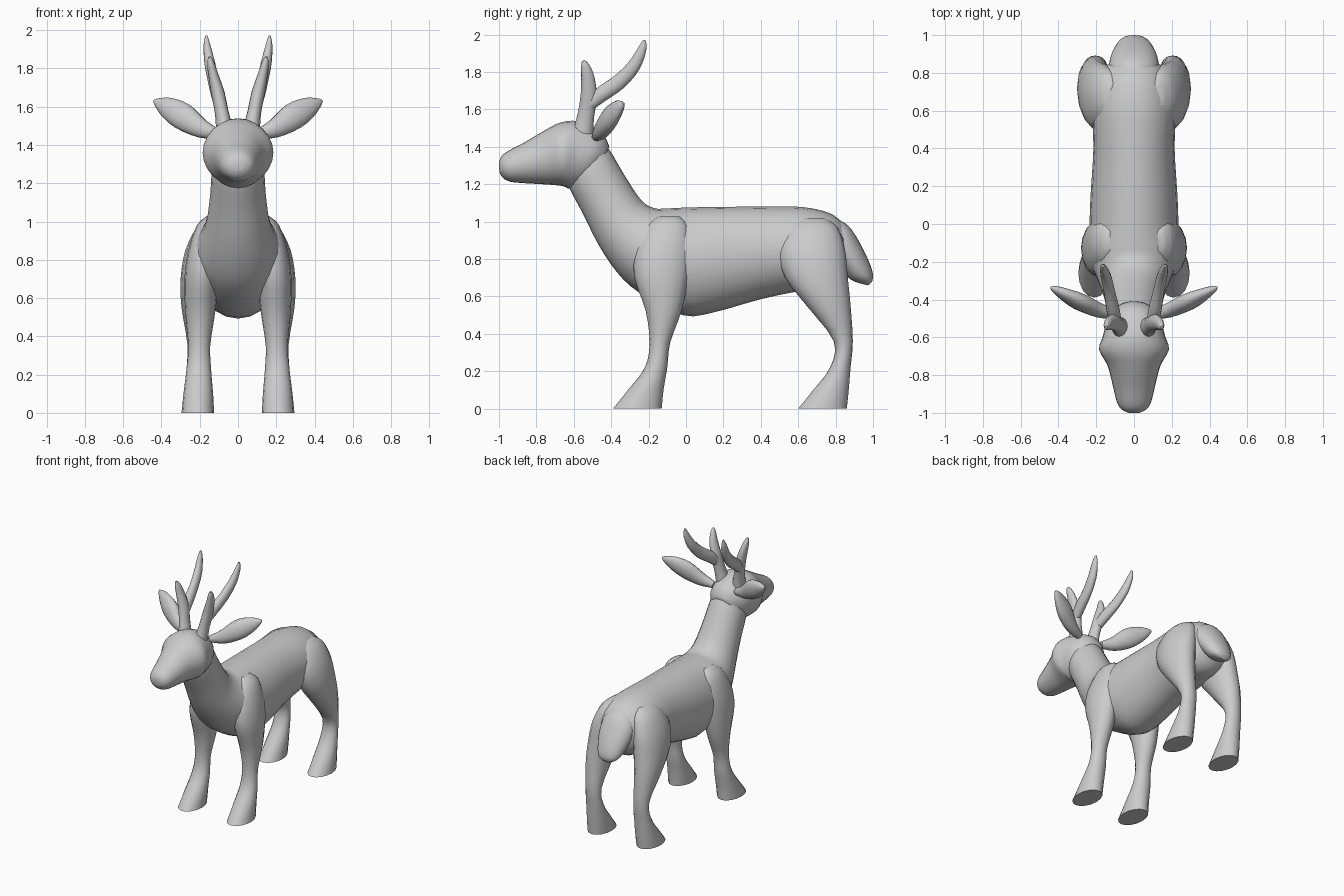
import bpy, bmesh, math
from mathutils import Vector as V


def spline(p, q, r, s, t):
    return 0.5 * (2 * q + (r - p) * t + (2 * p - 5 * q + 4 * r - s) * t * t
                  + (3 * q - p - 3 * r + s) * t ** 3)


def loft(name, sections, sides=20, steps=3, mirror=False):
    """Smooth skin through elliptical sections (centre, half axis a, half axis b)."""
    n, rows = len(sections), []
    for i in range(n - 1):
        k = [sections[min(max(j, 0), n - 1)] for j in range(i - 1, i + 3)]
        for t in range(steps):
            rows.append([spline(*[s[c] for s in k], t / steps) for c in range(3)])
    rows.append(sections[-1])
    bm = bmesh.new()
    rings = []
    for c, a, b in rows:
        angles = [2 * math.pi * j / sides for j in range(sides)]
        rings.append([bm.verts.new(c + a * math.cos(u) + b * math.sin(u)) for u in angles])
    for r0, r1 in zip(rings, rings[1:]):
        for j in range(sides):
            k = (j + 1) % sides
            bm.faces.new((r0[j], r0[k], r1[k], r1[j]))
    bm.faces.new(rings[0])
    bm.faces.new(rings[-1])
    bmesh.ops.recalc_face_normals(bm, faces=bm.faces)
    mesh = bpy.data.meshes.new(name)
    bm.to_mesh(mesh)
    bm.free()
    ob = bpy.data.objects.new(name, mesh)
    bpy.context.collection.objects.link(ob)
    if mirror:
        ob.modifiers.new("Mirror", 'MIRROR')
    bpy.ops.object.select_all(action='DESELECT')
    ob.select_set(True)
    bpy.context.view_layer.objects.active = ob
    bpy.ops.object.shade_smooth_by_angle(angle=math.radians(50))
    return ob


def profile(name, rows):
    """Centred part: each row is top y, z, bottom y, z, half width."""
    secs = []
    for ty, tz, by, bz, w in rows:
        top, bot = V((0, ty, tz)), V((0, by, bz))
        secs.append(((top + bot) / 2, V((w, 0, 0)), (top - bot) / 2))
    return loft(name, secs, 24)


def leg(name, rows):
    """Mirrored leg: each row is z, y range, x range."""
    secs = [(V(((x0 + x1) / 2, (y0 + y1) / 2, z)), V(((x1 - x0) / 2, 0, 0)),
             V((0, (y1 - y0) / 2, 0))) for z, y0, y1, x0, x1 in rows]
    return loft(name, secs, 16, mirror=True)


def tube(name, rows, ref):
    """Mirrored tube along a path: each row is x, y, z, radius near ref, other radius."""
    pts = [V(r[:3]) for r in rows]
    secs = []
    for i, r in enumerate(rows):
        t = (pts[min(i + 1, len(pts) - 1)] - pts[max(i - 1, 0)]).normalized()
        b = t.cross(V(ref)).normalized()
        secs.append((pts[i], b.cross(t) * r[3], b * r[4]))
    return loft(name, secs, 14, mirror=True)


# Torso and neck
profile("body", [
    (0.88, 0.90, 0.87, 0.76, 0.06), (0.86, 0.96, 0.84, 0.69, 0.13),
    (0.78, 1.04, 0.77, 0.64, 0.19), (0.62, 1.078, 0.62, 0.63, 0.22),
    (0.40, 1.08, 0.40, 0.585, 0.215), (0.15, 1.078, 0.15, 0.515, 0.23),
    (0.00, 1.075, -0.02, 0.50, 0.235), (-0.11, 1.07, -0.25, 0.62, 0.23),
    (-0.17, 1.072, -0.37, 0.73, 0.20), (-0.24, 1.115, -0.47, 0.88, 0.165),
    (-0.33, 1.25, -0.55, 1.04, 0.145), (-0.42, 1.40, -0.62, 1.17, 0.135),
    (-0.50, 1.48, -0.66, 1.26, 0.11)])

# Head
profile("head", [
    (-0.41, 1.40, -0.49, 1.24, 0.09), (-0.45, 1.475, -0.56, 1.19, 0.14),
    (-0.57, 1.535, -0.62, 1.175, 0.165), (-0.67, 1.53, -0.66, 1.19, 0.185),
    (-0.76, 1.485, -0.74, 1.198, 0.14), (-0.87, 1.42, -0.86, 1.205, 0.11),
    (-0.95, 1.378, -0.94, 1.213, 0.09), (-0.985, 1.35, -0.98, 1.235, 0.065),
    (-1.00, 1.32, -0.998, 1.265, 0.03)])

# Tail
profile("tail", [
    (0.76, 1.03, 0.70, 0.85, 0.08), (0.86, 0.985, 0.76, 0.80, 0.13),
    (0.93, 0.885, 0.83, 0.745, 0.125), (0.985, 0.77, 0.88, 0.69, 0.10),
    (1.00, 0.71, 0.94, 0.667, 0.07), (0.995, 0.68, 0.975, 0.66, 0.03)])

# Legs with flat hooves
leg("front_legs", [
    (1.03, -0.14, -0.04, 0.10, 0.16), (0.98, -0.21, 0.01, 0.08, 0.215),
    (0.85, -0.27, 0.03, 0.09, 0.26), (0.70, -0.275, 0.015, 0.10, 0.28),
    (0.52, -0.215, -0.025, 0.12, 0.275), (0.35, -0.195, -0.085, 0.145, 0.26),
    (0.22, -0.22, -0.10, 0.14, 0.27), (0.10, -0.31, -0.12, 0.13, 0.285),
    (0.0, -0.39, -0.13, 0.125, 0.295)])
leg("hind_legs", [
    (1.02, 0.60, 0.74, 0.08, 0.15), (0.97, 0.54, 0.81, 0.06, 0.215),
    (0.85, 0.49, 0.85, 0.07, 0.275), (0.70, 0.53, 0.865, 0.09, 0.30),
    (0.55, 0.645, 0.88, 0.12, 0.295), (0.36, 0.79, 0.892, 0.145, 0.265),
    (0.22, 0.77, 0.88, 0.14, 0.27), (0.10, 0.68, 0.87, 0.13, 0.285),
    (0.0, 0.60, 0.86, 0.125, 0.295)])

# Ears
tube("ears", [
    (0.10, -0.48, 1.455, 0.025, 0.025), (0.19, -0.455, 1.485, 0.04, 0.05),
    (0.29, -0.41, 1.55, 0.045, 0.072), (0.37, -0.37, 1.597, 0.032, 0.055),
    (0.42, -0.345, 1.622, 0.018, 0.025), (0.44, -0.335, 1.632, 0.005, 0.006)],
    (0, 1, 0))

# Antlers: upright front tine and swept back beam
tube("antler_front_tines", [
    (0.07, -0.55, 1.48, 0.045, 0.055), (0.085, -0.535, 1.57, 0.036, 0.046),
    (0.105, -0.52, 1.67, 0.035, 0.045), (0.13, -0.525, 1.77, 0.026, 0.036),
    (0.143, -0.538, 1.83, 0.018, 0.024), (0.148, -0.548, 1.86, 0.007, 0.009)],
    (1, 0, 0))
tube("antler_back_beams", [
    (0.095, -0.53, 1.61, 0.03, 0.03), (0.11, -0.46, 1.675, 0.035, 0.042),
    (0.13, -0.36, 1.745, 0.03, 0.042), (0.148, -0.28, 1.83, 0.028, 0.036),
    (0.162, -0.235, 1.92, 0.018, 0.024), (0.165, -0.222, 1.97, 0.006, 0.008)],
    (1, 0, 0))
